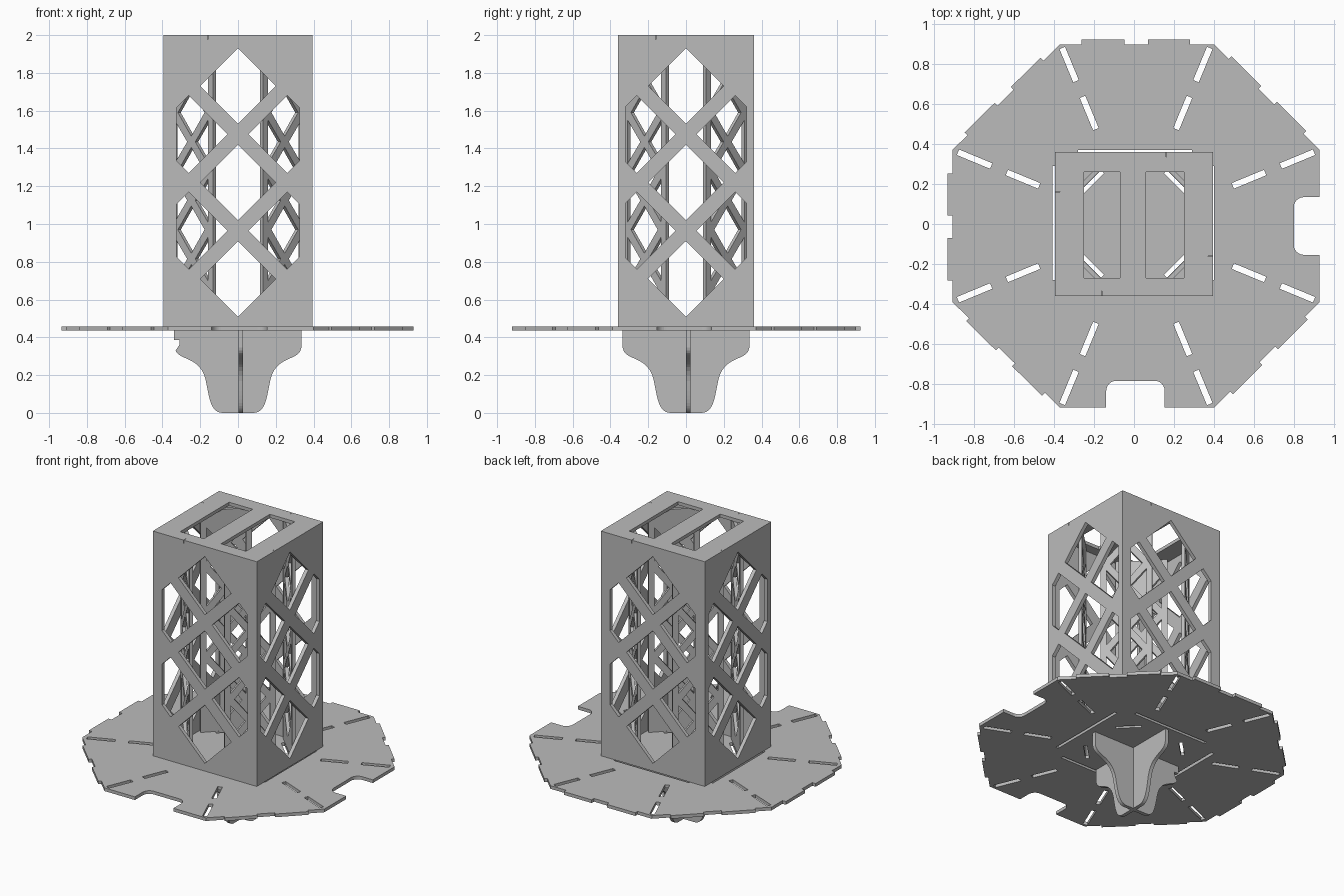
import bpy, bmesh, math
from mathutils import Matrix, Vector
from mathutils.geometry import interpolate_bezier

if "Cube" in bpy.data.objects:
    bpy.data.objects.remove(bpy.data.objects["Cube"])

grey = bpy.data.materials.new("plain_grey")
grey.diffuse_color = (0.5, 0.5, 0.5, 1)
grey.use_nodes = True
grey.node_tree.nodes["Principled BSDF"].inputs["Base Color"].default_value = grey.diffuse_color
UPRIGHT = Matrix.Rotation(math.pi / 2, 4, 'X')      # sheet drawn in x/z, normal to -y


def plate(name, loops, thick, matrix):
    """Flat sheet cut from an outline (first loop) with holes (other loops)."""
    cu = bpy.data.curves.new(name, 'CURVE')
    cu.dimensions, cu.fill_mode, cu.extrude = '2D', 'BOTH', thick / 2
    for pts in loops:
        sp = cu.splines.new('POLY')
        sp.points.add(len(pts) - 1)
        for p, q in zip(sp.points, pts):
            p.co = (q[0], q[1], 0, 1)
        sp.use_cyclic_u = True
    tmp = bpy.data.objects.new("tmp", cu)
    bpy.context.collection.objects.link(tmp)
    me = bpy.data.meshes.new_from_object(tmp)
    bpy.data.objects.remove(tmp)
    bm = bmesh.new()
    bm.from_mesh(me)
    bmesh.ops.remove_doubles(bm, verts=bm.verts, dist=1e-5)
    bmesh.ops.transform(bm, matrix=matrix, verts=bm.verts)
    bmesh.ops.recalc_face_normals(bm, faces=bm.faces)
    for f in bm.faces:
        f.smooth = False
        f.material_index = 0
    bm.to_mesh(me)
    bm.free()
    me.materials.clear()
    me.materials.append(grey)
    me.name = name
    ob = bpy.data.objects.new(name, me)
    bpy.context.collection.objects.link(ob)
    return ob


def rect(x0, x1, y0, y1):
    return [(x0, y0), (x1, y0), (x1, y1), (x0, y1)]


def slot(cx, cy, length, width, ang):
    r = Matrix.Rotation(ang, 2)
    return [tuple(r @ Vector(p) + Vector((cx, cy)))
            for p in rect(-length / 2, length / 2, -width / 2, width / 2)]


def edge(p, q, tabs=(), h=0.0, r=0.0):
    """Edge p-q of an anticlockwise outline; tabs step out (h>0) or in (h<0)."""
    p, q = Vector(p), Vector(q)
    d = q - p
    u = d.normalized()
    n = Vector((u.y, -u.x))
    pts = [p]
    for t0, t1 in tabs:
        a, b = p + d * t0, p + d * t1
        pts.append(a)
        if r:                                        # rounded inner corners
            for i in range(7):
                w = math.pi / 2 * i / 6
                pts.append(a + u * r * (1 - math.cos(w)) + n * (h + r * (1 - math.sin(w))))
            for i in range(7):
                w = math.pi / 2 * (1 - i / 6)
                pts.append(b - u * r * (1 - math.cos(w)) + n * (h + r * (1 - math.sin(w))))
        else:
            pts += [a + n * h, b + n * h]
        pts.append(b)
    return pts


# Base: tabbed octagon with two rounded cut-outs and radial slots
two = [(0.155, 0.43), (0.58, 0.86)]
outline = (edge((-.37, -.92), (.40, -.92), [(.30, .68)], -.135, .05)
           + edge((.40, -.92), (.93, -.39), two, .02)
           + edge((.93, -.39), (.93, .37), [(.31, .69)], -.13, .05)
           + edge((.93, .37), (.40, .90), two, .02)
           + edge((.40, .90), (-.37, .90), two, .025)
           + edge((-.37, .90), (-.91, .37), two, .02)
           + edge((-.91, .37), (-.91, -.39), two, .025)
           + edge((-.91, -.39), (-.37, -.92), two, .02))
loops = [outline]
for k in range(8):
    a = math.radians(22.5 + 45 * k)
    for r0, r1 in ((.525, .70), (.785, .965)):
        rm = (r0 + r1) / 2
        loops.append(slot(.01 + rm * math.cos(a), -.01 + rm * math.sin(a), r1 - r0, .03, a))
loops += [rect(-.28, .29, .35, .37), rect(-.28, .29, -.36, -.34),
          rect(-.407, -.385, -.28, .29), rect(.38, .40, -.28, .29)]
for sx in (-1, 1):
    for sy in (-1, 1):
        loops.append(slot(sx * .215, sy * .205, .16, .022, -sx * sy * math.pi / 4))
plate("base_plate", loops, .022, Matrix.Translation((0, 0, .446)))


# Tower walls: lattice of diamond openings, tab on top
def wall(name, u0, u1, clip, matrix):
    out = [(u0, .457), (u1, .457), (u1, 1.977), (.165, 1.977), (.165, 2),
           (-.16, 2), (-.16, 1.977), (u0, 1.977)]
    loops = [out]
    for z in (.71, 1.22, 1.73):
        loops.append([(0, z - .2), (.2, z), (0, z + .2), (-.2, z)])
    for z in (.965, 1.475):
        for s in (-1, 1):
            c = .205 - (clip - .26)
            loops.append([(s * .055, z), (s * .26, z + .205), (s * clip, z + c),
                          (s * clip, z - c), (s * .26, z - .205)])
    plate(name, loops, .025, matrix @ UPRIGHT)


def turned(deg, dist):
    return Matrix.Rotation(math.radians(deg), 4, 'Z') @ Matrix.Translation((0, -dist, 0))


wall("front_wall", -.37, .395, .325, turned(0, .3475))
wall("right_wall", -.335, .36, .32, turned(90, .3825))
wall("back_wall", -.37, .395, .325, turned(180, .3475))
wall("left_wall", -.335, .36, .32, turned(270, .3825))

# Corner braces: narrow lattice sheets across the inside corners
holes = []
for k in range(4):
    z = .66 + .31 * k
    holes.append([(0, z - .125), (.1, z), (0, z + .125), (-.1, z)])
    z += .155
    for s in (-1, 1):
        holes.append([(s * .03, z), (s * .125, z + .115), (s * .125, z - .115)])
for nx, sx in (("left", -1), ("right", 1)):
    for ny, sy in (("front", -1), ("back", 1)):
        m = (Matrix.Translation((sx * .24, sy * .213, 0))
             @ Matrix.Rotation(-sx * sy * math.pi / 4, 4, 'Z') @ UPRIGHT)
        plate(f"{ny}_{nx}_corner_brace", [rect(-.162, .162, .457, 1.977)] + holes, .022, m)

# Top plate: notched for the wall tabs, two long openings
X, Y, T = .395, .36, .025
nt = lambda a, b, L: [((-.1625 - a) / L, (.1625 - a) / L)]
top = (edge((-X, -Y), (X, -Y), nt(-X, X, 2 * X), -T) + edge((X, -Y), (X, Y), nt(-Y, Y, 2 * Y), -T)
       + edge((X, Y), (-X, Y), nt(-X, X, 2 * X), -T) + edge((-X, Y), (-X, -Y), nt(-Y, Y, 2 * Y), -T))
plate("top_plate", [top, rect(-.25, -.07, -.27, .26), rect(.06, .25, -.27, .26)],
      .023, Matrix.Translation((0, 0, 1.9885)))

# Foot: two crossed sheets with a curved profile
V = Vector
side = interpolate_bezier(V((.335, .345)), V((.325, .27)), V((.20, .31)), V((.17, .17)), 14)
side += interpolate_bezier(V((.17, .17)), V((.15, .06)), V((.14, 0)), V((.08, 0)), 12)[1:]
right = [(.335, .436)] + [(p[0], p[1]) for p in side]
left = [(-x, z) for x, z in reversed(right)]
stepped = left[:-2] + [(-.31, .36), (-.31, .385), (-.34, .385), (-.34, .436)]
plate("foot_across", [right + stepped], .025, Matrix.Translation((0, .012, 0)) @ UPRIGHT)
plate("foot_lengthwise", [right + left], .025,
      Matrix.Translation((.014, 0, 0)) @ Matrix.Rotation(math.pi / 2, 4, 'Z') @ UPRIGHT)
